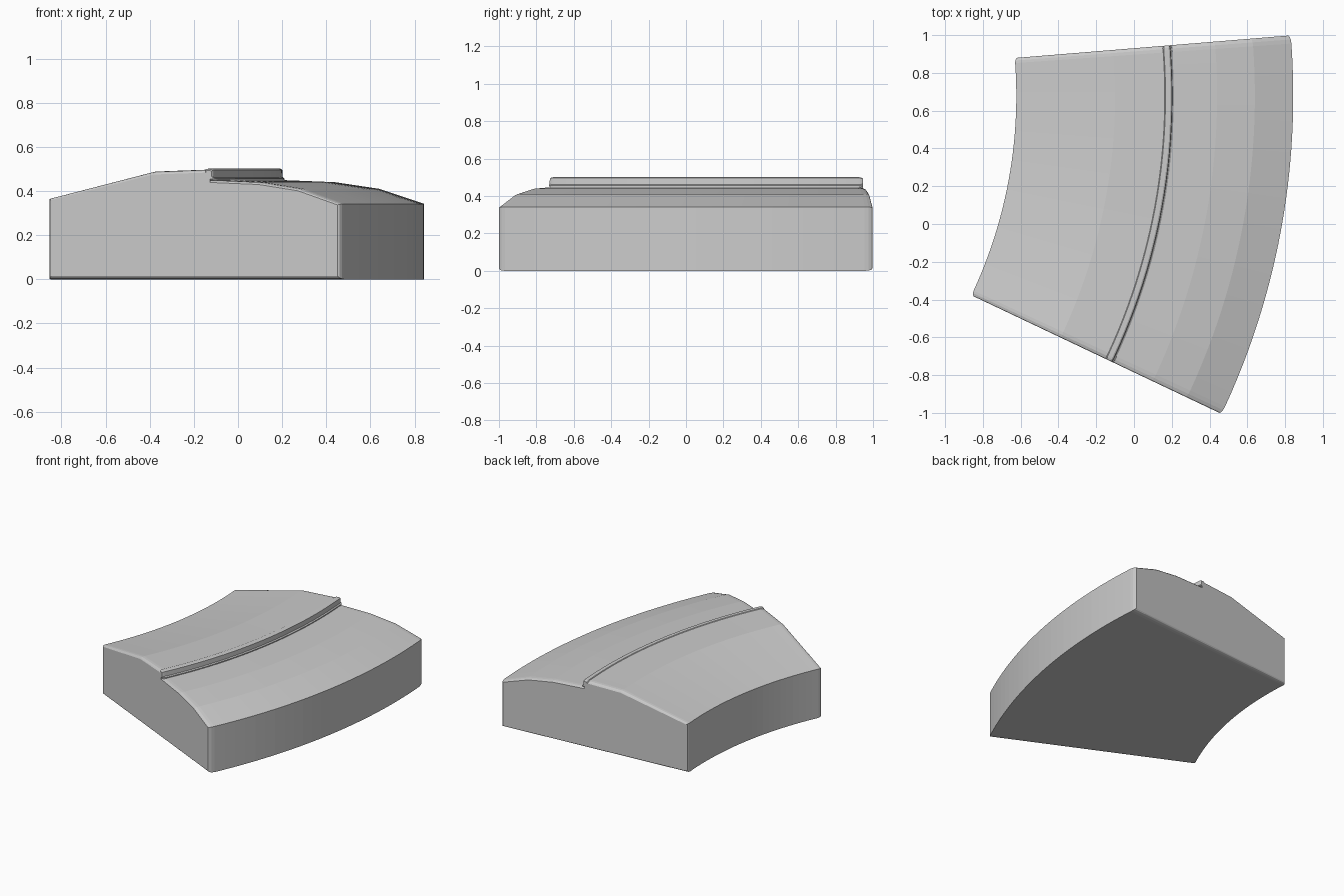
import bpy
from math import radians, sin, cos, pi

if "Cube" in bpy.data.objects:
    bpy.data.objects.remove(bpy.data.objects["Cube"])

CX, CY = -3.085, 0.678                      # centre of the arc in plan
A0, A1 = radians(-25.38), radians(4.68)     # end angles
SEGMENTS = 24


def sweep(name, profile, centre, inset, edge):
    """Sweep an (r, z) profile round the arc, rounding it over at both ends."""
    cr, cz = centre
    w = max(abs(r - cr) for r, z in profile)
    h = max(abs(z - cz) for r, z in profile)
    # (angle, inset) stations: rounded start, body, rounded end
    rounding = []
    for i in range(4):
        t = i / 3 * pi / 2
        rounding.append((edge * (1 - cos(t)) / cr, inset * (1 - sin(t))))
    stations = [(A0 + a, d) for a, d in rounding]
    b0, b1 = A0 + edge / cr, A1 - edge / cr
    stations += [(b0 + (b1 - b0) * i / SEGMENTS, 0) for i in range(1, SEGMENTS)]
    stations += [(A1 - a, d) for a, d in reversed(rounding)]

    verts, faces, n = [], [], len(profile)
    for a, d in stations:
        for r, z in profile:
            r2 = cr + (r - cr) * (1 - d / w)
            z2 = cz + (z - cz) * (1 - d / h)
            verts.append((CX + r2 * cos(a), CY + r2 * sin(a), z2))
    for s in range(len(stations) - 1):
        for i in range(n):
            j = (i + 1) % n
            faces.append((s * n + i, s * n + j, (s + 1) * n + j, (s + 1) * n + i))
    faces.append(tuple(reversed(range(n))))
    last = (len(stations) - 1) * n
    faces.append(tuple(range(last, last + n)))
    mesh = bpy.data.meshes.new(name)
    mesh.from_pydata(verts, [], faces)
    # profiles run clockwise seen from the start end, so turn the faces outward
    mesh.flip_normals()
    mesh.update()
    obj = bpy.data.objects.new(name, mesh)
    bpy.context.collection.objects.link(obj)
    return obj


# Curved slab: raised inner top, step down, faceted outer top
slab = [(2.462, 0), (2.462, 0.365), (2.985, 0.488), (3.25, 0.497),
        (3.275, 0.497), (3.275, 0.45), (3.30, 0.449), (3.525, 0.44),
        (3.725, 0.41), (3.928, 0.342), (3.928, 0)]
sweep("curved_slab", slab, (3.195, 0.25), 0.014, 0.035)

# Rounded trim strip along the step
trim = [(3.246, 0.446), (3.246, 0.495), (3.252, 0.501), (3.278, 0.501),
        (3.286, 0.496), (3.288, 0.462), (3.296, 0.456), (3.296, 0.446)]
sweep("step_trim", trim, (3.27, 0.473), 0.008, 0.025)

# Outward normals on every part
import bmesh
for obj in bpy.context.collection.objects:
    bm = bmesh.new()
    bm.from_mesh(obj.data)
    bmesh.ops.recalc_face_normals(bm, faces=bm.faces)
    bm.to_mesh(obj.data)
    bm.free()
